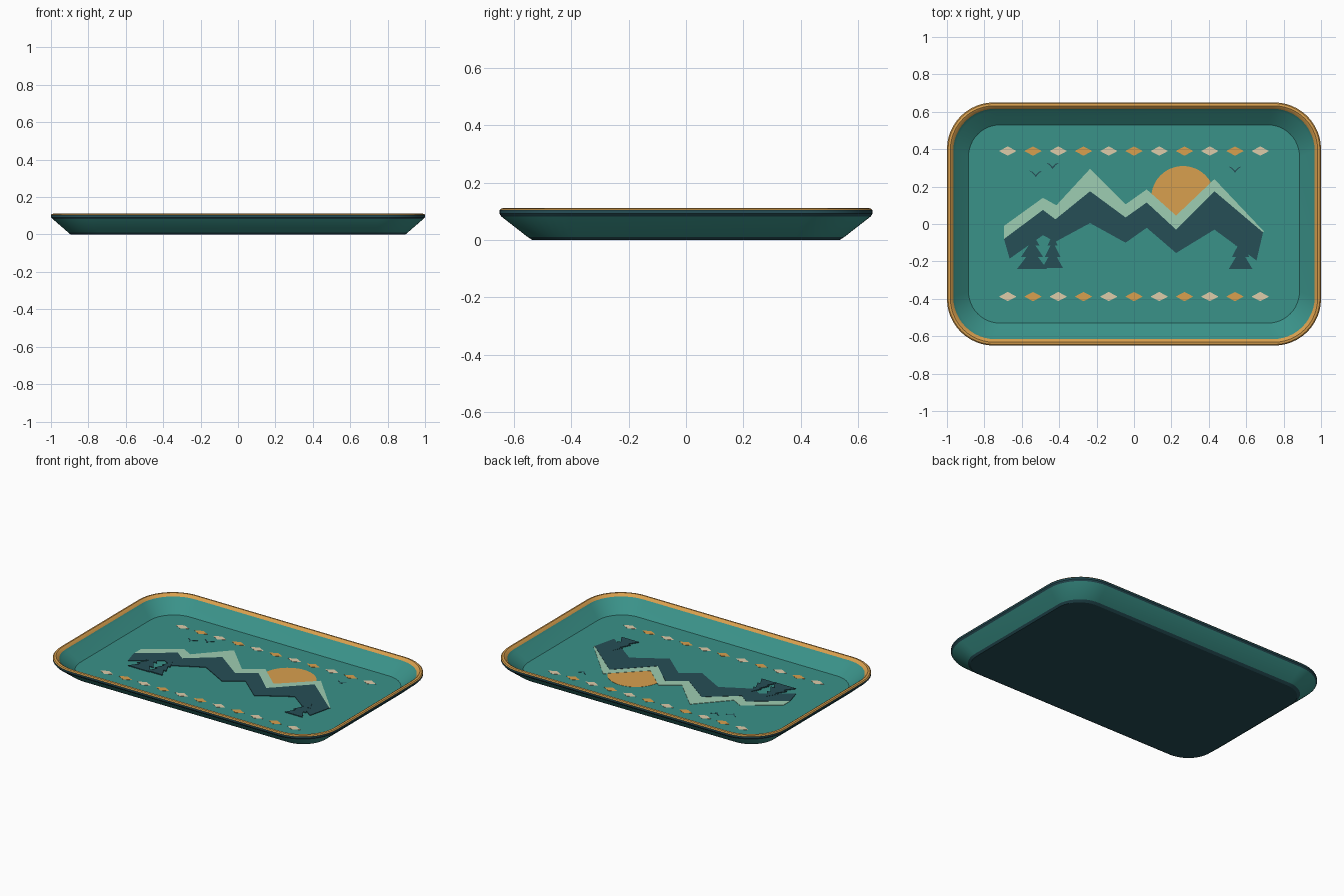
import bpy, bmesh, math

cube = bpy.data.objects.get("Cube")
if cube:
    bpy.data.objects.remove(cube, do_unlink=True)


def material(name, rgb):
    linear = [((c / 255 + 0.055) / 1.055) ** 2.4 for c in rgb] + [1]
    m = bpy.data.materials.new(name)
    m.use_nodes = True
    m.diffuse_color = linear
    m.node_tree.nodes["Principled BSDF"].inputs["Base Color"].default_value = linear
    return m


TEAL = material("teal", (58, 146, 137))
DARK = material("dark_teal", (38, 78, 86))
GOLD = material("gold", (217, 160, 78))
SAGE = material("sage", (158, 205, 178))
CREAM = material("cream", (222, 204, 170))
FLOOR = 0.02
LAYER = 0.0012


def finish(name, bm, mats):
    mesh = bpy.data.meshes.new(name)
    bm.to_mesh(mesh)
    bm.free()
    for m in mats:
        mesh.materials.append(m)
    ob = bpy.data.objects.new(name, mesh)
    bpy.context.collection.objects.link(ob)
    return ob


def rounded_ring(bm, hx, hy, r, z, steps=12):
    """Rounded rectangle of vertices, counter-clockwise."""
    ring = []
    for q, (sx, sy) in enumerate([(1, 1), (-1, 1), (-1, -1), (1, -1)]):
        for i in range(steps + 1):
            a = math.pi / 2 * (q + i / steps)
            ring.append(bm.verts.new((sx * (hx - r) + r * math.cos(a),
                                      sy * (hy - r) + r * math.sin(a), z)))
    return ring


# Tray shell: half width, half depth, corner radius, height, band material
PROFILE = [
    (0.895, 0.535, 0.16, 0.0, 1),
    (0.908, 0.552, 0.17, 0.011, 0),
    (0.990, 0.643, 0.24, 0.082, 1),
    (1.000, 0.650, 0.25, 0.092, 1),
    (1.000, 0.650, 0.25, 0.104, 2),
    (0.994, 0.644, 0.244, 0.110, 2),
    (0.982, 0.632, 0.235, 0.112, 2),
    (0.974, 0.624, 0.23, 0.107, 2),
    (0.966, 0.616, 0.225, 0.096, 0),
    (0.955, 0.604, 0.22, 0.084, 0),
    (0.885, 0.530, 0.17, FLOOR, 0),
]
bm = bmesh.new()
rings = [rounded_ring(bm, *p[:4]) for p in PROFILE]
for lower, upper, p in zip(rings, rings[1:], PROFILE):
    for i in range(len(lower)):
        j = (i + 1) % len(lower)
        f = bm.faces.new((lower[i], lower[j], upper[j], upper[i]))
        f.material_index = p[4]
bm.faces.new(rings[-1])
bm.faces.new(rings[0][::-1]).material_index = 1
tray = finish("tray", bm, [TEAL, DARK, GOLD])
bpy.context.view_layer.objects.active = tray
tray.select_set(True)
bpy.ops.object.shade_smooth_by_angle(angle=math.radians(30))
tray.select_set(False)


def plate(name, outlines, mat, layer):
    """Thin painted plate standing on the tray floor."""
    bm = bmesh.new()
    for pts in outlines:
        low = [bm.verts.new((x, y, FLOOR)) for x, y in pts]
        top = [bm.verts.new((x, y, FLOOR + LAYER * layer)) for x, y in pts]
        cap = bm.faces.new(top)
        n = len(pts)
        for i in range(n):
            bm.faces.new((low[i], low[(i + 1) % n], top[(i + 1) % n], top[i]))
        bmesh.ops.triangulate(bm, faces=[cap])
    bmesh.ops.recalc_face_normals(bm, faces=bm.faces)
    # Open undersides can confuse the normals, so make the tops face up
    if any(f.normal.z < -0.5 for f in bm.faces):
        bmesh.ops.reverse_faces(bm, faces=[f for f in bm.faces if f.normal.z < -0.5])
    return finish(name, bm, [mat])


# Sun
plate("sun", [[(0.262 + 0.17 * math.cos(math.tau * i / 48),
                0.14 + 0.17 * math.sin(math.tau * i / 48)) for i in range(48)]], GOLD, 1)

# Mountains: snowy ridge above a dark ridge
snow = [(-0.695, -0.01), (-0.487, 0.14), (-0.415, 0.1), (-0.235, 0.295), (-0.045, 0.105),
        (0.068, 0.185), (0.225, 0.045), (0.43, 0.24), (0.695, -0.04)]
ridge = [(-0.695, -0.08), (-0.487, 0.075), (-0.42, 0.025), (-0.235, 0.175), (-0.045, 0.035),
         (0.068, 0.115), (0.225, -0.03), (0.43, 0.175), (0.69, -0.045)]
foot = [(-0.665, -0.185), (-0.487, -0.06), (-0.42, -0.095), (-0.235, 0.005), (-0.045, -0.1),
        (0.068, -0.02), (0.225, -0.155), (0.43, -0.03), (0.655, -0.195)]
plate("snow_ridge", [snow + ridge[::-1]], SAGE, 2)
plate("dark_ridge", [ridge + foot[::-1]], DARK, 3)


def tree(x, base, height, half):
    """Three-tiered pine outline."""
    right = [(0.0, 1.0), (0.5, 0.66), (0.22, 0.66), (0.75, 0.33),
             (0.4, 0.33), (1.0, 0.0)]
    pts = [(x + half * u, base + height * v) for u, v in right]
    return pts + [(2 * x - a, b) for a, b in pts[:0:-1]]


plate("pine_trees", [tree(-0.545, -0.24, 0.19, 0.08)], DARK, 4)
plate("small_pine_tree", [tree(-0.435, -0.235, 0.18, 0.055)], DARK, 5)
plate("right_pine_tree", [tree(0.57, -0.24, 0.19, 0.063)], DARK, 4)

# Birds: shallow curved chevrons
wing = [(0, -0.012), (0.016, 0.004), (0.036, 0.01), (0.016, -0.004), (0, -0.024)]
bird = wing + [(-x, y) for x, y in wing[-2:0:-1]]
plate("birds", [[(cx + x, cy + y) for x, y in bird]
                for cx, cy in [(-0.525, 0.275), (-0.435, 0.318), (0.54, 0.298)]], DARK, 1)

# Two rows of alternating diamonds
for name, mat, start in (("cream_diamonds", CREAM, 0), ("gold_diamonds", GOLD, 1)):
    shapes = []
    for y in (-0.388, 0.39):
        for i in range(start, 11, 2):
            x = (i - 5) * 0.135
            shapes.append([(x + 0.047, y), (x, y + 0.025), (x - 0.047, y), (x, y - 0.025)])
    plate(name, shapes, mat, 1)
